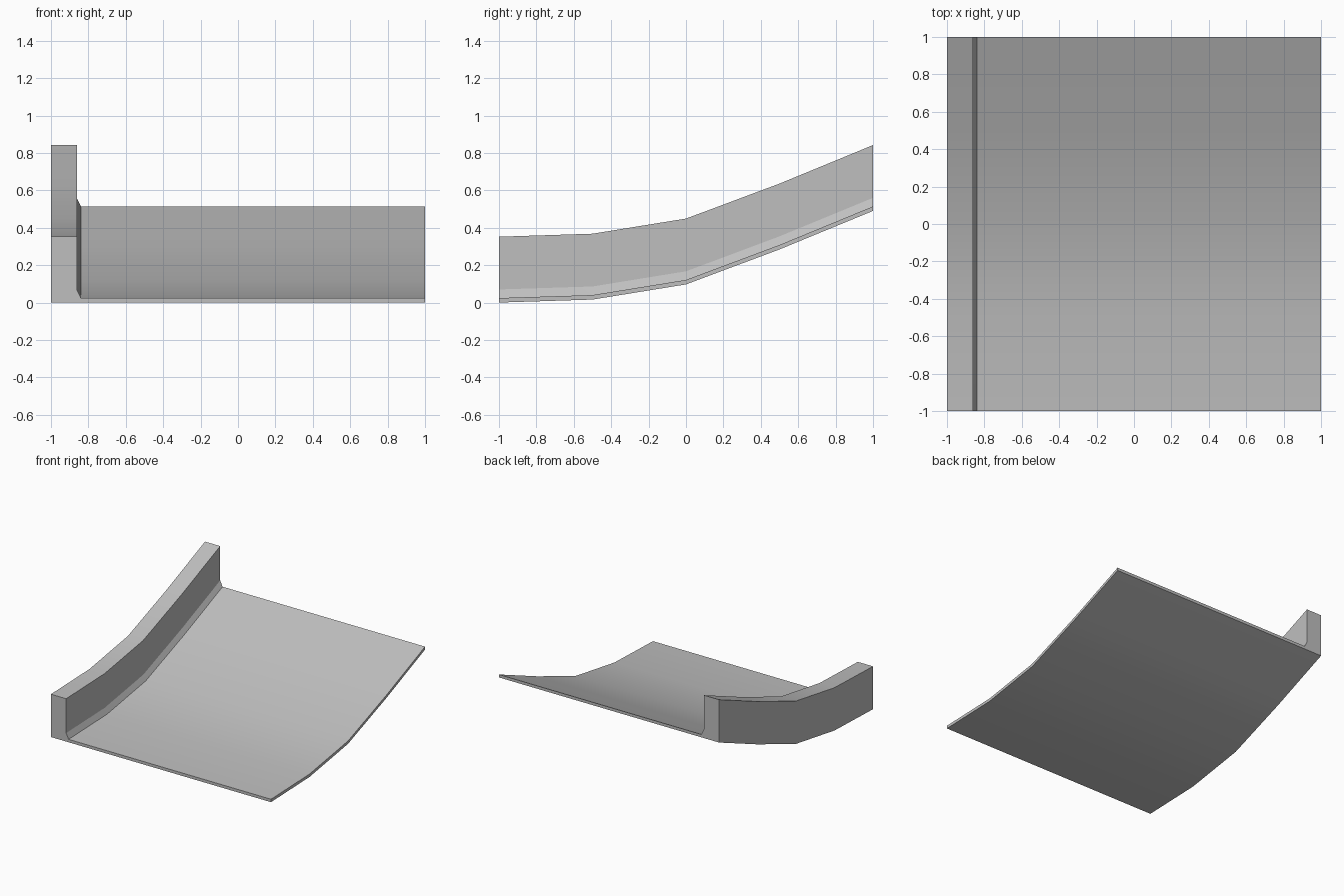
import bpy
import bmesh
import math

cube = bpy.data.objects.get("Cube")
if cube:
    bpy.data.objects.remove(cube, do_unlink=True)

# Single grey material
grey = bpy.data.materials.new("plain grey")
grey.use_nodes = True
colour = (0.52, 0.52, 0.52, 1)
grey.diffuse_color = colour
grey.node_tree.nodes["Principled BSDF"].inputs["Base Color"].default_value = colour

# Cross-section (x, z): thin floor, chamfered foot, upright side wall
section = [(-1, 0), (1, 0), (1, 0.024), (-0.84, 0.024),
           (-0.862, 0.07), (-0.862, 0.352), (-1, 0.352)]
# Rising curve (y, lift) that the section follows
path = [(-1, 0), (-0.5, 0.016), (0, 0.097), (0.5, 0.284), (1, 0.49)]

bm = bmesh.new()
rings = [[bm.verts.new((x, y, z + lift)) for x, z in section] for y, lift in path]
for near, far in zip(rings, rings[1:]):
    for i in range(len(section)):
        j = (i + 1) % len(section)
        bm.faces.new((near[i], near[j], far[j], far[i]))

# End caps
bm.faces.new(rings[0])
bm.faces.new(rings[-1])
bmesh.ops.recalc_face_normals(bm, faces=bm.faces)

mesh = bpy.data.meshes.new("curved_floor_with_side_wall")
bm.to_mesh(mesh)
bm.free()
mesh.materials.append(grey)
slab = bpy.data.objects.new("curved_floor_with_side_wall", mesh)
bpy.context.collection.objects.link(slab)

# Smooth along the curve, crisp at the corners
bpy.ops.object.select_all(action="DESELECT")
slab.select_set(True)
bpy.context.view_layer.objects.active = slab
bpy.ops.object.shade_smooth_by_angle(angle=math.radians(15))
